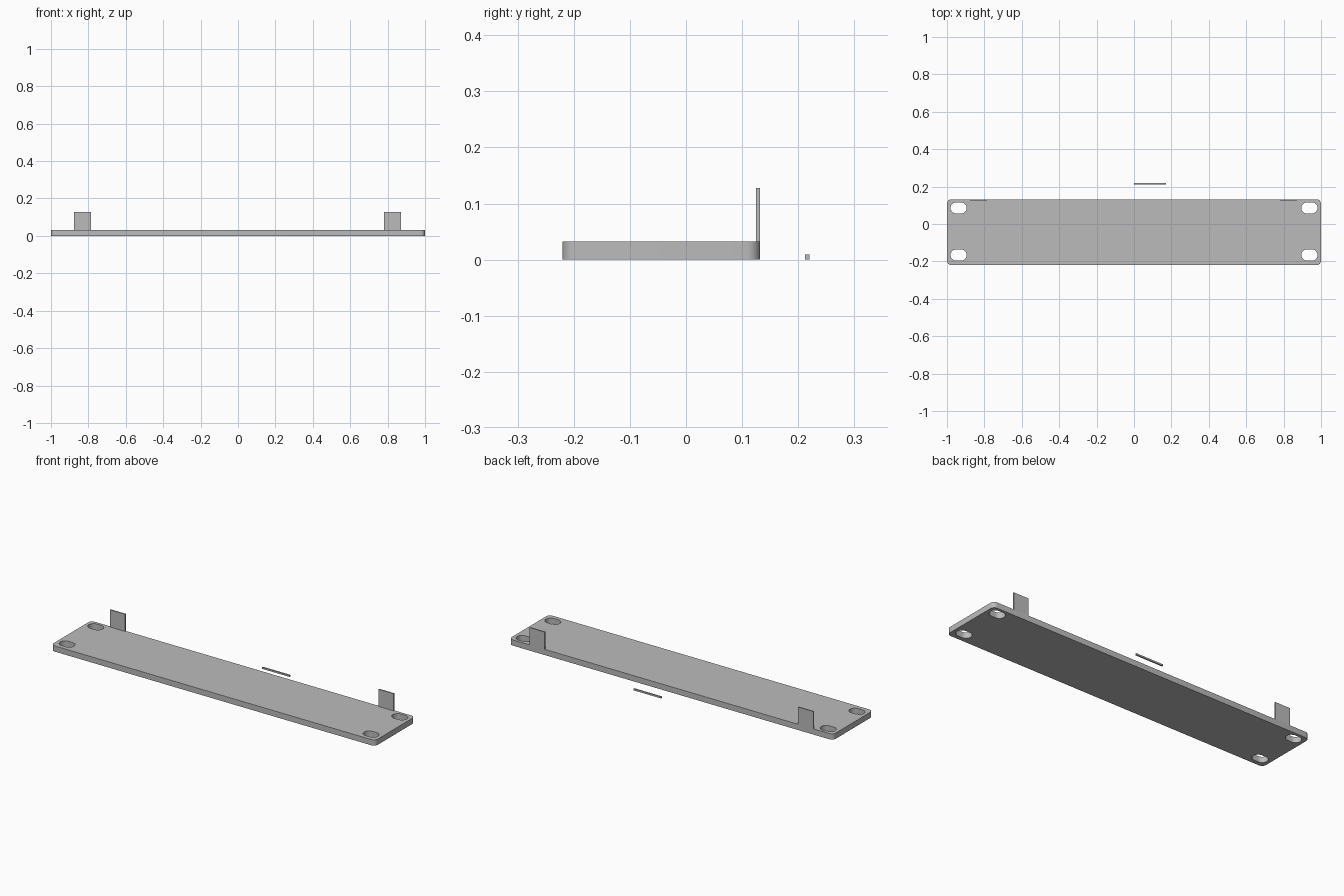
import bpy, bmesh, math

if "Cube" in bpy.data.objects:
    bpy.data.objects.remove(bpy.data.objects["Cube"])

grey = bpy.data.materials.new("plain grey")
grey.diffuse_color = (0.5, 0.5, 0.5, 1)
grey.use_nodes = True
grey.node_tree.nodes["Principled BSDF"].inputs["Base Color"].default_value = grey.diffuse_color


def finish(name, bm):
    bmesh.ops.recalc_face_normals(bm, faces=bm.faces)
    mesh = bpy.data.meshes.new(name)
    bm.to_mesh(mesh)
    bm.free()
    mesh.materials.append(grey)
    ob = bpy.data.objects.new(name, mesh)
    bpy.context.collection.objects.link(ob)
    return ob


def rounded_rect(cx, cy, hx, hy, r, n):
    """Outline of a rounded rectangle with n segments per corner."""
    pts = []
    for q, (sx, sy) in enumerate([(1, 1), (-1, 1), (-1, -1), (1, -1)]):
        for i in range(n + 1):
            a = math.pi / 2 * (q + i / n)
            pts.append((cx + sx * (hx - r) + r * math.cos(a),
                        cy + sy * (hy - r) + r * math.sin(a)))
    return pts


def box(name, x0, x1, y0, y1, z0, z1):
    bm = bmesh.new()
    bmesh.ops.create_cube(bm, size=1)
    for v in bm.verts:
        v.co = (x1 if v.co.x > 0 else x0,
                y1 if v.co.y > 0 else y0,
                z1 if v.co.z > 0 else z0)
    return finish(name, bm)


# Base plate with rounded corners and four slotted holes
T = 0.032
loops = [rounded_rect(0, -0.044, 1.0, 0.176, 0.024, 8)]
for x in (-0.938, 0.938):
    for y in (0.086, -0.166):
        loops.append(rounded_rect(x, y, 0.043, 0.0301, 0.03, 10))
bm = bmesh.new()
edges = []
for pts in loops:
    vs = [bm.verts.new((x, y, 0)) for x, y in pts]
    edges += [bm.edges.new((vs[i - 1], vs[i])) for i in range(len(vs))]
bmesh.ops.triangle_fill(bm, edges=edges, use_beauty=True)
ext = bmesh.ops.extrude_face_region(bm, geom=bm.faces[:], use_keep_orig=True)
for g in ext["geom"]:
    if isinstance(g, bmesh.types.BMVert):
        g.co.z = T
plate = finish("base_plate", bm)
bpy.context.view_layer.objects.active = plate
plate.select_set(True)
bpy.ops.object.shade_smooth_by_angle(angle=math.radians(30))

# Upright tabs flush with the rear edge
box("left_tab", -0.878, -0.785, 0.125, 0.132, T, 0.128)
box("right_tab", 0.78, 0.872, 0.125, 0.132, T, 0.128)

# Loose thin bar behind the plate
box("rear_bar", 0.0, 0.17, 0.2125, 0.22, 0.0, 0.009)
